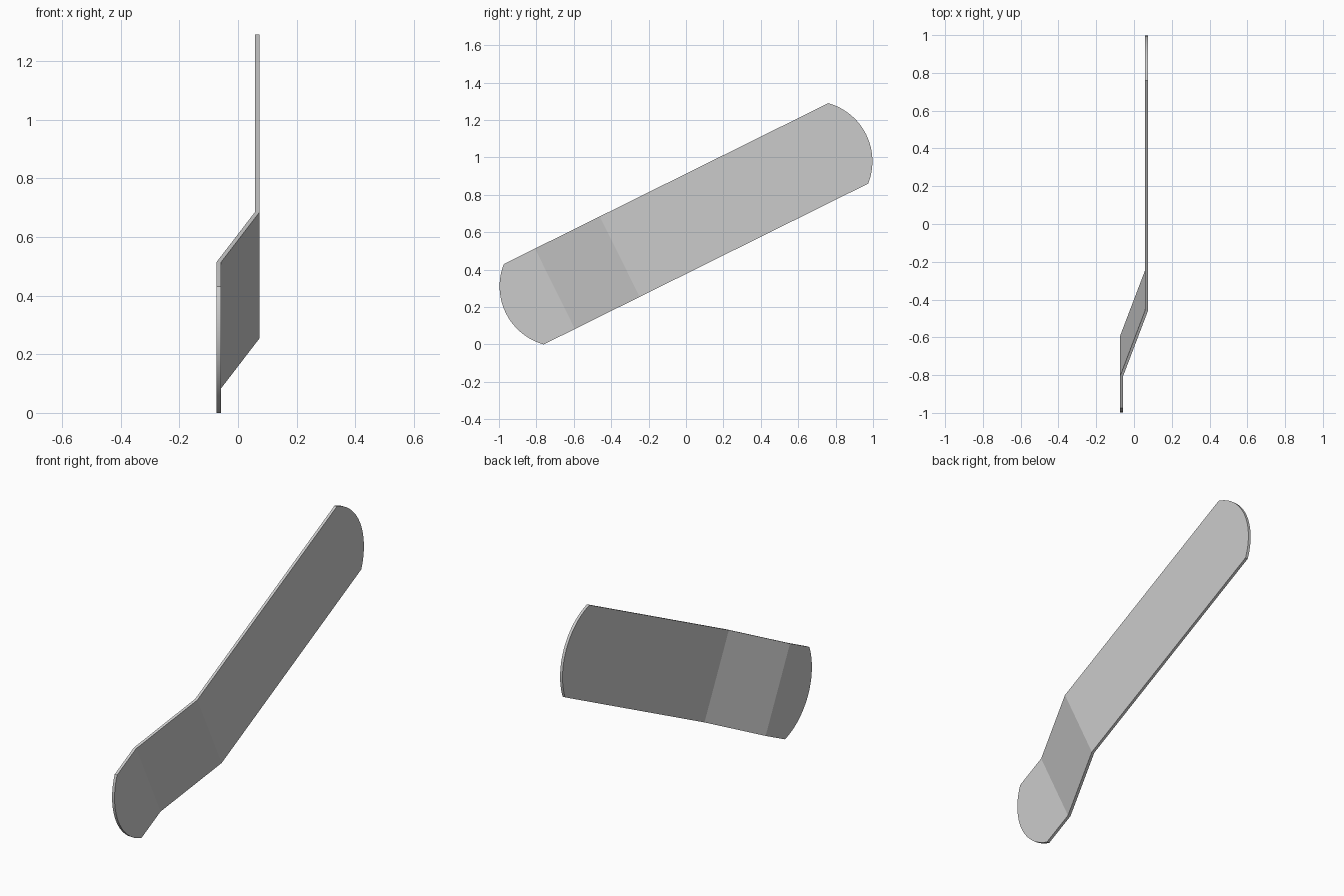
import bpy, bmesh, math

if "Cube" in bpy.data.objects:
    bpy.data.objects.remove(bpy.data.objects["Cube"])

ANGLE = math.atan2(0.86, 1.735)      # tilt of the strip in the YZ plane
HALF_W, HALF_L = 0.24, 0.968         # half width, half length at the arc corners
R = 0.3225                           # end arc radius
ARC_C = HALF_L - math.sqrt(R * R - HALF_W ** 2)
BEND_LOW, BEND_HIGH = -0.781, -0.394
X_MID, HALF_T = 0.066, 0.0075
MITER = HALF_T * math.tan(0.5 * math.atan2(2 * X_MID, BEND_HIGH - BEND_LOW))
SEG = 24
ca, sa = math.cos(ANGLE), math.sin(ANGLE)


def arc(sign):
    a = math.asin(HALF_W / R)
    return [(sign * (ARC_C + R * math.cos(t)), sign * R * math.sin(t))
            for t in (-a + 2 * a * i / SEG for i in range(SEG + 1))]


# Outline in strip coordinates, counter-clockwise: (along, across, x, is_bend)
outline = [(u, v, X_MID, 0) for u, v in arc(1)]
outline += [(BEND_HIGH, HALF_W, X_MID, 1), (BEND_LOW, HALF_W, -X_MID, 1)]
outline += [(u, v, -X_MID, 0) for u, v in arc(-1)]
outline += [(BEND_LOW, -HALF_W, -X_MID, 1), (BEND_HIGH, -HALF_W, X_MID, 1)]

bm = bmesh.new()


def side(s):
    verts = []
    for u, v, x, bend in outline:
        u -= s * MITER * bend
        verts.append(bm.verts.new((x + s * HALF_T, u * ca - v * sa,
                                   0.645 + u * sa + v * ca)))
    return verts


right, left = side(1), side(-1)
n = len(outline)
n_arc = SEG + 1
hi_top, lo_top = n_arc, n_arc + 1
lo_bot, hi_bot = n - 2, n - 1

# Flat panels on both sides: long arm, sloped offset, short tip
for vs in (right, left):
    bm.faces.new(vs[:n_arc] + [vs[hi_top], vs[hi_bot]])
    bm.faces.new([vs[hi_top], vs[lo_top], vs[lo_bot], vs[hi_bot]])
    bm.faces.new(vs[lo_top:lo_bot + 1])

# Thin rim
for i in range(n):
    j = (i + 1) % n
    bm.faces.new((right[i], left[i], left[j], right[j]))

bmesh.ops.recalc_face_normals(bm, faces=bm.faces)
mesh = bpy.data.meshes.new("bent_strip")
bm.to_mesh(mesh)
bm.free()
strip = bpy.data.objects.new("bent_strip", mesh)
bpy.context.collection.objects.link(strip)

# Smooth arc rims, sharp edges elsewhere
bpy.context.view_layer.objects.active = strip
strip.select_set(True)
bpy.ops.object.shade_smooth_by_angle(angle=math.radians(12))
